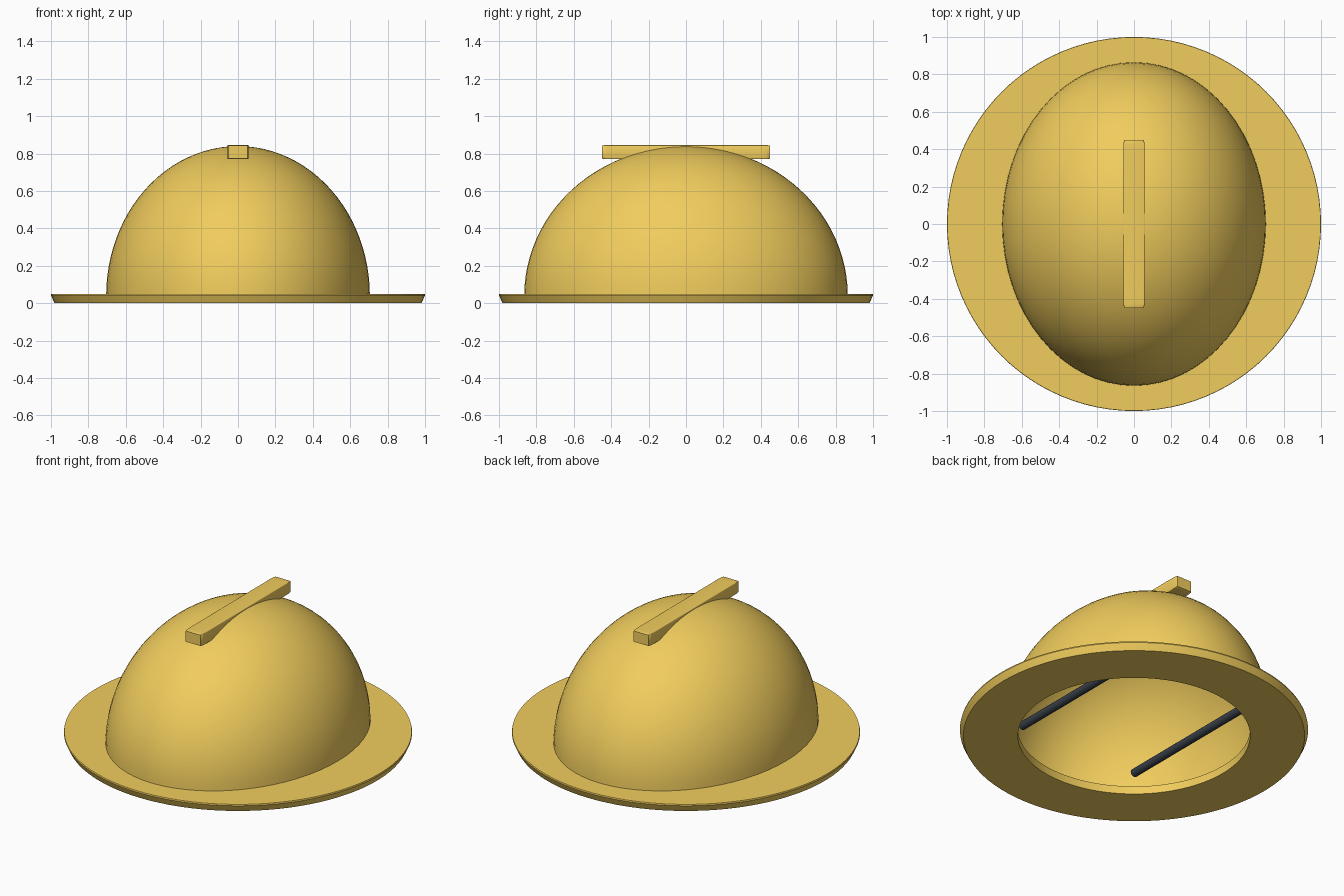
import bpy, bmesh, math
from mathutils import Matrix, Vector

if "Cube" in bpy.data.objects:
    bpy.data.objects.remove(bpy.data.objects["Cube"])


def material(name, rgb):
    m = bpy.data.materials.new(name)
    m.diffuse_color = (*rgb, 1)
    m.use_nodes = True
    m.node_tree.nodes["Principled BSDF"].inputs["Base Color"].default_value = m.diffuse_color
    return m


yellow = material("yellow_shell", (0.88, 0.61, 0.11))
dark = material("dark_strap", (0.04, 0.05, 0.065))


def finish(name, bm, mat, angle=35):
    """Turn a bmesh into a named, smooth-shaded object."""
    mesh = bpy.data.meshes.new(name)
    bm.to_mesh(mesh)
    bm.free()
    ob = bpy.data.objects.new(name, mesh)
    bpy.context.collection.objects.link(ob)
    mesh.materials.append(mat)
    bpy.ops.object.select_all(action='DESELECT')
    ob.select_set(True)
    bpy.context.view_layer.objects.active = ob
    bpy.ops.object.shade_smooth_by_angle(angle=math.radians(angle))
    return ob


# Dome: open upper half of an ellipsoid
bm = bmesh.new()
bmesh.ops.create_uvsphere(bm, u_segments=64, v_segments=48, radius=1)
bmesh.ops.delete(bm, geom=[v for v in bm.verts if v.co.z < -0.001], context='VERTS')
bmesh.ops.scale(bm, vec=(0.705, 0.865, 0.80), verts=bm.verts)
bmesh.ops.translate(bm, vec=(0, 0, 0.04), verts=bm.verts)
finish("dome", bm, yellow, 60)

# Brim: lathed ring with a round head opening and a flared outer edge
profile = [(0.667, 0), (0.98, 0), (0.99, 0.02), (1.0, 0.042), (0.998, 0.05), (0.667, 0.05)]
bm = bmesh.new()
ring = [bm.verts.new((r, 0, z)) for r, z in profile]
edges = [bm.edges.new((ring[i], ring[(i + 1) % len(ring)])) for i in range(len(ring))]
bmesh.ops.spin(bm, geom=ring + edges, cent=(0, 0, 0), axis=(0, 0, 1),
               angle=math.tau, steps=96, use_merge=False)
bmesh.ops.remove_doubles(bm, verts=bm.verts, dist=1e-4)
bmesh.ops.recalc_face_normals(bm, faces=bm.faces)
finish("brim", bm, yellow)

# Crown ridge: bevelled block stretched front to back
bm = bmesh.new()
bmesh.ops.create_cube(bm, size=1)
bmesh.ops.bevel(bm, geom=bm.edges[:], offset=0.05, segments=3, profile=0.5, affect='EDGES')
bmesh.ops.scale(bm, vec=(0.114, 0.90, 0.076), verts=bm.verts)
bmesh.ops.translate(bm, vec=(0, 0, 0.808), verts=bm.verts)
finish("crown_ridge", bm, yellow)

# Inner straps: two slim rods running front to back
for side, label in ((-1, "left"), (1, "right")):
    bm = bmesh.new()
    place = Matrix.Translation((side * 0.42, 0, 0.13)) @ Matrix.Rotation(math.pi / 2, 4, 'X')
    bmesh.ops.create_cone(bm, cap_ends=True, segments=20, radius1=0.025, radius2=0.025,
                          depth=1.0, matrix=place)
    finish("inner_strap_" + label, bm, dark)
